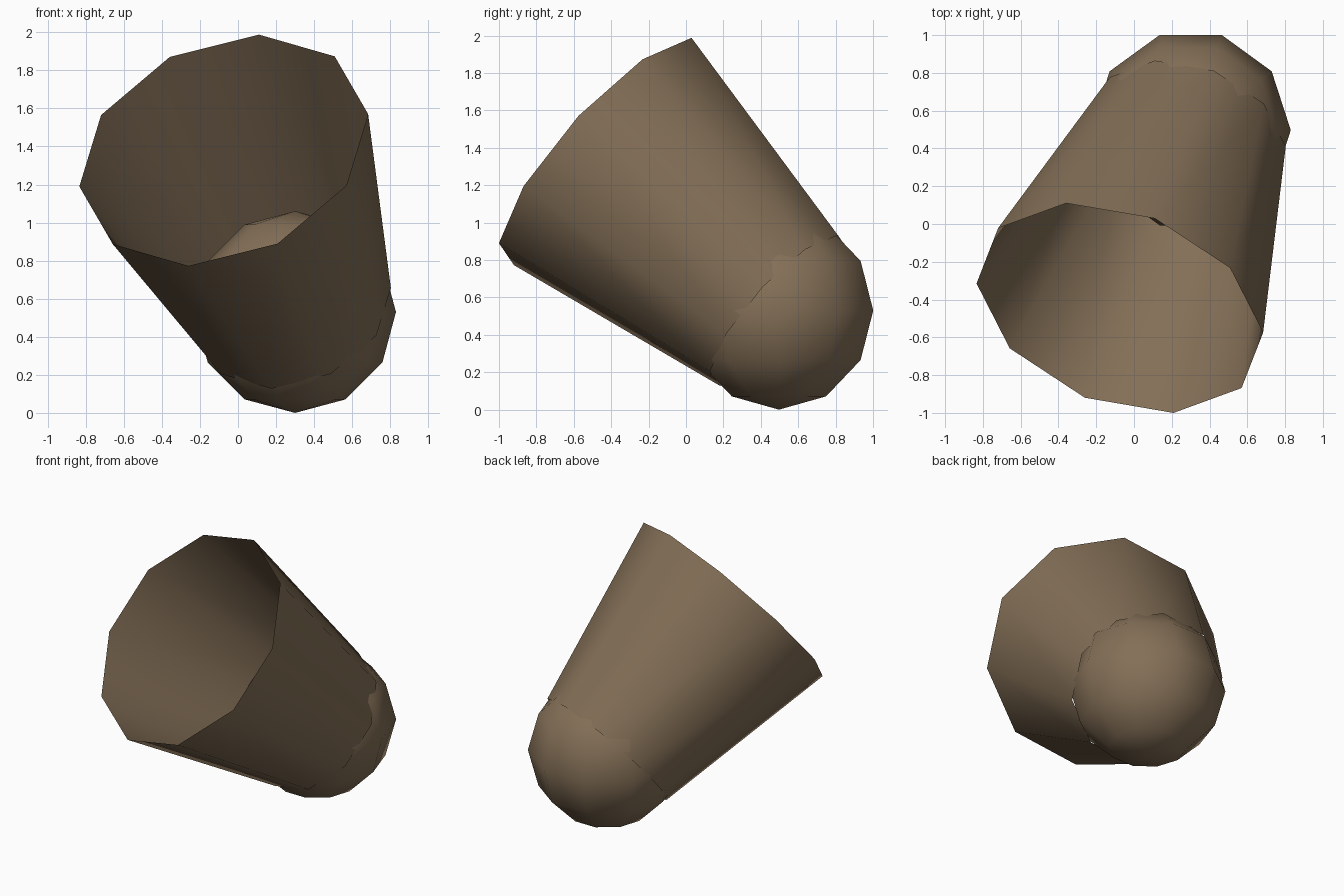
import bpy
import bmesh
import math
from mathutils import Matrix, Vector

if "Cube" in bpy.data.objects:
    bpy.data.objects.remove(bpy.data.objects["Cube"], do_unlink=True)

SIDES = 10
BASE = Vector((0.30, 0.497, 0.53))      # centre of the rounded base
MOUTH = Vector((-0.075, -0.445, 1.38))  # centre of the open rim
BASE_RADIUS = 0.53
MOUTH_RADIUS = 0.793

brown = bpy.data.materials.new("warm brown")
brown.use_nodes = True
colour = (0.23, 0.16, 0.095, 1)
brown.diffuse_color = colour
brown.node_tree.nodes["Principled BSDF"].inputs["Base Color"].default_value = colour


def revolve(name, profile, matrix):
    """Turn (radius, height) points about local z; zero radius makes a pole."""
    bm = bmesh.new()
    rings = []
    for radius, height in profile:
        count = SIDES if radius > 0.001 else 1
        ring = []
        for i in range(count):
            a = math.tau * i / SIDES
            ring.append(bm.verts.new((radius * math.cos(a), radius * math.sin(a), height)))
        rings.append(ring)
    for low, high in zip(rings, rings[1:]):
        for i in range(SIDES):
            j = (i + 1) % SIDES
            corners = [low[i % len(low)], low[j % len(low)],
                       high[j % len(high)], high[i % len(high)]]
            bm.faces.new(list(dict.fromkeys(corners)))
    bm.transform(matrix)
    for face in bm.faces:
        face.smooth = True
    mesh = bpy.data.meshes.new(name)
    bm.to_mesh(mesh)
    bm.free()
    mesh.materials.append(brown)
    obj = bpy.data.objects.new(name, mesh)
    bpy.context.collection.objects.link(obj)
    return obj


# Rounded base: a full ball, upright
steps = 6
arc = [(BASE_RADIUS * math.sin(math.pi * k / steps),
        -BASE_RADIUS * math.cos(math.pi * k / steps)) for k in range(steps + 1)]
revolve("rounded_base", arc, Matrix.Translation(BASE))

# Flared cup wall: open at both ends, tilted from the base to the rim
axis = (MOUTH - BASE).normalized()
corner = Vector((0.185, 0.475, 0.61))   # direction of the highest rim corner
corner = (corner - axis * corner.dot(axis)).normalized()
side = axis.cross(corner)
tilt = Matrix((corner, side, axis)).transposed().to_4x4()
length = (MOUTH - BASE).length
revolve("cup_wall", [(0.526, 0), (MOUTH_RADIUS, length)],
        Matrix.Translation(BASE) @ tilt)
